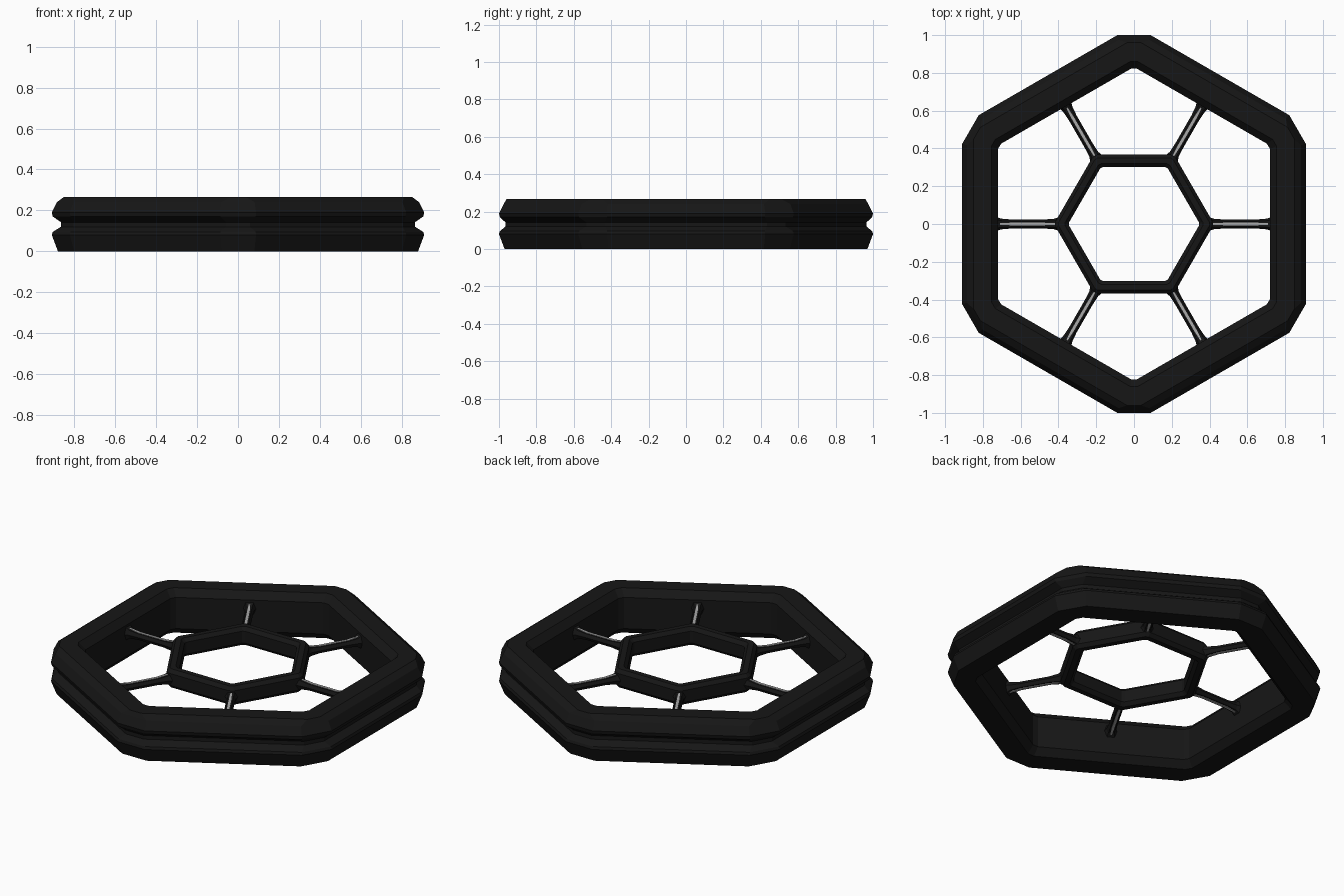
import bpy, bmesh
from math import sin, cos, pi, radians, sqrt

if "Cube" in bpy.data.objects:
    bpy.data.objects.remove(bpy.data.objects["Cube"])


def material(name, v):
    m = bpy.data.materials.new(name)
    m.diffuse_color = (v, v, v, 1)
    m.use_nodes = True
    m.node_tree.nodes["Principled BSDF"].inputs["Base Color"].default_value = m.diffuse_color
    return m


black = material("black", 0.008)
steel = material("light_grey", 0.4)


def make_object(name, bm, mat):
    bmesh.ops.recalc_face_normals(bm, faces=bm.faces)
    me = bpy.data.meshes.new(name)
    bm.to_mesh(me)
    bm.free()
    me.materials.append(mat)
    ob = bpy.data.objects.new(name, me)
    bpy.context.collection.objects.link(ob)
    return ob


def loft(bm, loops, closed):
    """Skin equal-length closed loops; cap the ends unless the loft is closed."""
    rings = [[bm.verts.new(p) for p in lp] for lp in loops]
    n = len(rings[0])
    for i in range(len(rings) if closed else len(rings) - 1):
        a, b = rings[i], rings[(i + 1) % len(rings)]
        for j in range(n):
            bm.faces.new((a[j], a[(j + 1) % n], b[(j + 1) % n], b[j]))
    if not closed:
        bm.faces.new(rings[0])
        bm.faces.new(rings[-1])


def hexagon(flat, corner, z, start):
    """Hexagon with cut corners: flat and corner are distances from the centre."""
    w = (flat / cos(pi / 6) - corner) * sqrt(3)
    pts = []
    for k in range(6):
        a = radians(start + 60 * k)
        for s in (-w, w):
            pts.append((corner * cos(a) - s * sin(a), corner * sin(a) + s * cos(a), z))
    return pts


def hex_ring(name, profile, start):
    bm = bmesh.new()
    loft(bm, [hexagon(f, c, z, start) for f, c, z in profile], True)
    return make_object(name, bm, black)


# Outer rim: grooved outside, chamfered edges (flat distance, corner distance, z)
hex_ring("outer_rim", [
    (0.755, 0.86, 0.0), (0.88, 0.97, 0.0), (0.91, 1.0, 0.08), (0.905, 0.995, 0.095),
    (0.865, 0.965, 0.12), (0.865, 0.965, 0.142), (0.905, 0.995, 0.17), (0.91, 1.0, 0.19),
    (0.885, 0.975, 0.24), (0.85, 0.96, 0.266), (0.755, 0.86, 0.266),
    (0.72, 0.822, 0.225), (0.72, 0.822, 0.04)], 30)

# Inner ring: slim, chamfered section
hex_ring("inner_ring", [
    (0.32, 0.364, 0.125), (0.35, 0.399, 0.125), (0.367, 0.415, 0.145), (0.367, 0.415, 0.215),
    (0.35, 0.399, 0.235), (0.32, 0.364, 0.235), (0.302, 0.344, 0.215), (0.302, 0.344, 0.145)], 0)

# Spokes flared at both ends, with a thin light strip along the middle
for k in range(6):
    bm = bmesh.new()
    loops = []
    for x, hw, hh in ((0.39, 0.04, 0.04), (0.425, 0.027, 0.024), (0.48, 0.024, 0.018),
                      (0.65, 0.024, 0.018), (0.70, 0.028, 0.024), (0.735, 0.038, 0.045)):
        zc = 0.175
        loops.append([(x, -hw, zc), (x, -hw * 0.6, zc - hh), (x, hw * 0.6, zc - hh),
                      (x, hw, zc), (x, hw * 0.6, zc + hh), (x, -hw * 0.6, zc + hh)])
    loft(bm, loops, False)
    make_object(f"spoke_{k + 1}", bm, black).rotation_euler.z = radians(60 * k)

    bm = bmesh.new()
    loft(bm, [[(x, -w, 0.175 - h), (x, w, 0.175 - h), (x, w, 0.175 + h), (x, -w, 0.175 + h)]
              for x, w, h in ((0.41, 0.004, 0.028), (0.48, 0.007, 0.021),
                              (0.65, 0.007, 0.021), (0.715, 0.004, 0.03))], False)
    make_object(f"spoke_strip_{k + 1}", bm, steel).rotation_euler.z = radians(60 * k)
